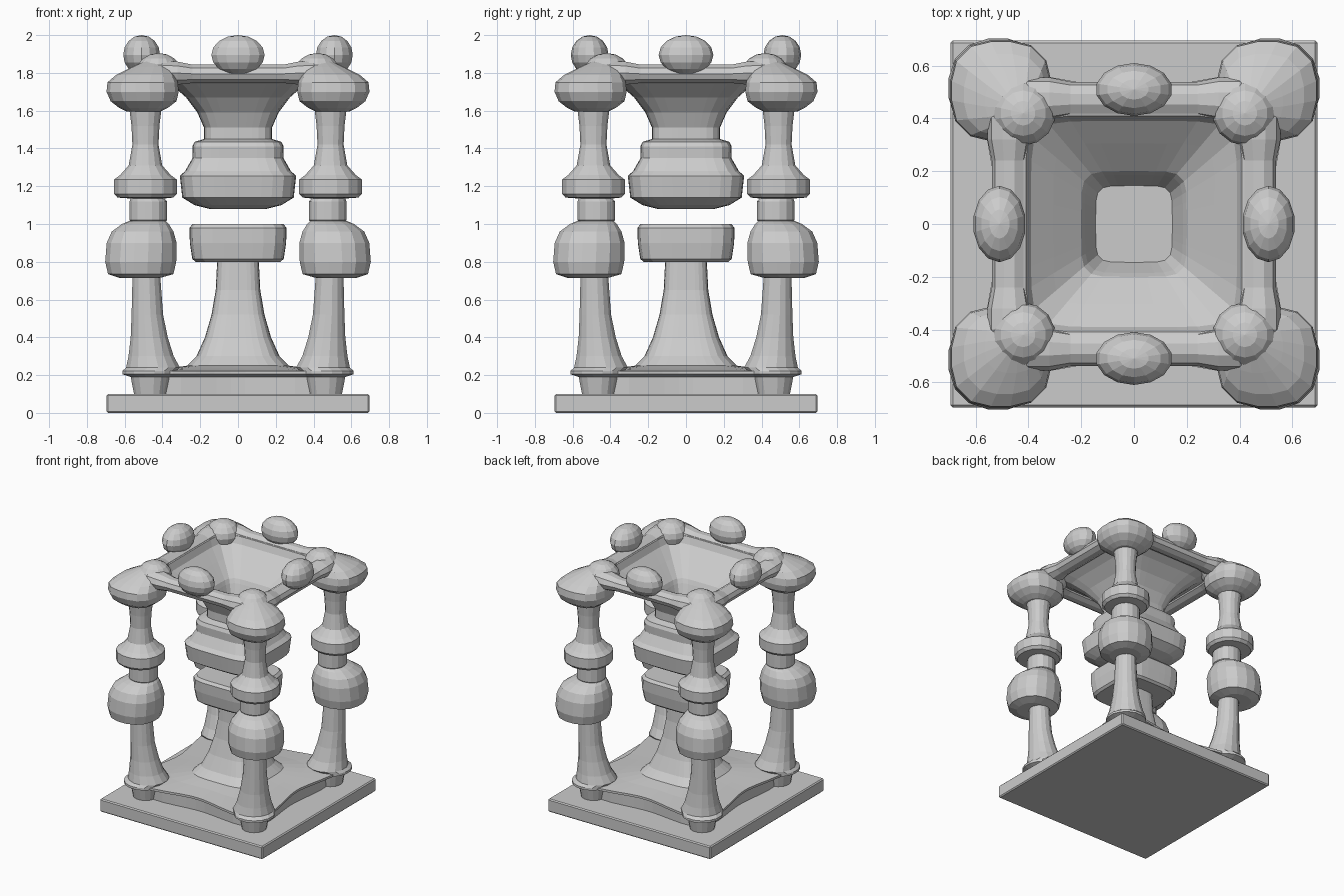
import bpy, bmesh
from math import sin, cos, pi
from mathutils import Vector

if "Cube" in bpy.data.objects:
    bpy.data.objects.remove(bpy.data.objects["Cube"])


def finish(bm, name):
    bmesh.ops.recalc_face_normals(bm, faces=bm.faces)
    me = bpy.data.meshes.new(name)
    bm.to_mesh(me)
    bm.free()
    ob = bpy.data.objects.new(name, me)
    bpy.context.collection.objects.link(ob)
    return ob


def skin(bm, loops):
    """Bridge consecutive vertex loops and cap both ends."""
    n = len(loops[0])
    for a, b in zip(loops, loops[1:]):
        for i in range(n):
            j = (i + 1) % n
            bm.faces.new((a[i], a[j], b[j], b[i]))
    bm.faces.new(loops[0])
    bm.faces.new(loops[-1])


def loft(name, rings, n=24, sides=(0, 0)):
    """Stack of superellipse rings (z, half width, squareness, side concavity, corner offset)."""
    bm = bmesh.new()
    loops = []
    for z, h, p, k, off in rings:
        loop = []
        for i in range(n):
            a = 2 * pi * (i + 0.5) / n
            r = h / (abs(cos(a)) ** p + abs(sin(a)) ** p) ** (1 / p)
            r *= 1 - k * cos(4 * a)
            loop.append(bm.verts.new((sides[0] * off + r * cos(a), sides[1] * off + r * sin(a), z)))
        loops.append(loop)
    skin(bm, loops)
    return finish(bm, name)


def plain(rings, p):
    return [(z, h, p, 0, 0) for z, h in rings]


def turned(rings, p=2):
    return [(z, r, p, 0, off) for z, r, off in rings]


def ball(name, centre, size):
    bm = bmesh.new()
    bmesh.ops.create_uvsphere(bm, u_segments=14, v_segments=8, radius=1)
    for v in bm.verts:
        v.co = Vector([c + q * s for c, q, s in zip(centre, v.co, size)])
    return finish(bm, name)


# Base plate
bm = bmesh.new()
bmesh.ops.create_cube(bm, size=1)
for v in bm.verts:
    v.co = (v.co.x * 1.39, v.co.y * 1.39, v.co.z * 0.1 + 0.05)
plate = finish(bm, "base_plate")
bevel = plate.modifiers.new("bevel", "BEVEL")
bevel.width = 0.008

# Plinth with concave sides and thin flange, and the flared pedestal rising from it
plinth = [(0.09, 0.48, 9, 0.04, 0), (0.19, 0.48, 9, 0.04, 0), (0.205, 0.54, 9, 0.07, 0),
          (0.222, 0.54, 9, 0.07, 0), (0.235, 0.38, 5, 0.03, 0)]
loft("pedestal", plinth + plain([
    (0.25, 0.27, ), (0.30, 0.22), (0.40, 0.175), (0.52, 0.14), (0.65, 0.118), (0.81, 0.11)], 4), 40)
loft("pedestal_cap", plain([
    (0.80, 0.225), (0.815, 0.242), (0.90, 0.255), (0.98, 0.257), (1.0, 0.24)], 5), 32)

# Hanging basin: outer profile upward, over the rim, then down inside
loft("basin", plain([
    (1.08, 0.15), (1.10, 0.23), (1.14, 0.295), (1.255, 0.308), (1.28, 0.28), (1.35, 0.24),
    (1.41, 0.242), (1.435, 0.23), (1.45, 0.18), (1.51, 0.18), (1.59, 0.215)], 5) + plain([
    (1.67, 0.275), (1.74, 0.355), (1.79, 0.44), (1.82, 0.49), (1.84, 0.47),
    (1.82, 0.41), (1.77, 0.39), (1.70, 0.305)], 8) + plain([
    (1.61, 0.20), (1.58, 0.185), (1.48, 0.145)], 6), 40)

# Turned corner columns; each ring is (z, radius, offset from the centre line)
shaft = turned([
    (0.09, 0.085, 0.465), (0.19, 0.105, 0.465), (0.205, 0.145, 0.47), (0.222, 0.145, 0.47),
    (0.24, 0.145, 0.45), (0.30, 0.122, 0.46), (0.40, 0.10, 0.47), (0.52, 0.085, 0.48),
    (0.72, 0.075, 0.485)])
bulb = turned([
    (0.715, 0.11, 0.52), (0.735, 0.175, 0.515), (0.80, 0.19, 0.515), (0.90, 0.187, 0.51),
    (0.96, 0.165, 0.505), (1.0, 0.125, 0.49), (1.015, 0.10, 0.48)], 2.3)
upper = turned([
    (1.0, 0.085, 0.475), (1.02, 0.10, 0.475), (1.12, 0.10, 0.475), (1.135, 0.09, 0.48),
    (1.14, 0.15, 0.49), (1.16, 0.168, 0.49), (1.235, 0.168, 0.49), (1.26, 0.135, 0.49),
    (1.31, 0.09, 0.49), (1.42, 0.07, 0.49), (1.52, 0.075, 0.49), (1.60, 0.085, 0.49)], 2.2)
capital = turned([
    (1.595, 0.09, 0.50), (1.615, 0.13, 0.50), (1.65, 0.175, 0.50), (1.70, 0.192, 0.505),
    (1.75, 0.187, 0.505), (1.79, 0.155, 0.49), (1.83, 0.10, 0.465), (1.86, 0.05, 0.45)], 2.7)
for sx, label_x in ((-1, "left"), (1, "right")):
    for sy, label_y in ((-1, "front"), (1, "back")):
        tag = f"{label_y}_{label_x}"
        for part, rings in (("column_shaft", shaft), ("column_bulb", bulb),
                            ("column_upper", upper), ("capital", capital)):
            loft(f"{tag}_{part}", rings, 16, (sx, sy))
        ball(f"{tag}_knob", (sx * 0.42, sy * 0.42, 1.805), (0.122, 0.122, 0.1))

# Rim rails, swelling toward the corners, with a ball in the middle of each side
for s, x_tag, y_tag in ((-1, "left", "front"), (1, "right", "back")):
    for side, axis in ((y_tag, 0), (x_tag, 1)):
        bm = bmesh.new()
        loops = []
        for t, r in ((-0.45, 0.04), (-0.40, 0.075), (-0.32, 0.075), (-0.24, 0.06), (-0.1, 0.06),
                     (0.1, 0.06), (0.24, 0.06), (0.32, 0.075), (0.40, 0.075), (0.45, 0.04)):
            loop = []
            for i in range(10):
                a = 2 * pi * i / 10
                across = s * (0.473 + r * 1.1 * cos(a))
                z = 1.795 + 0.05 * max(0, abs(t) - 0.24) + r * 0.85 * sin(a)
                loop.append(bm.verts.new((t, across, z) if axis == 0 else (across, t, z)))
            loops.append(loop)
        skin(bm, loops)
        finish(bm, f"{side}_rail")
        if axis == 0:
            ball(f"{side}_ball", (0, s * 0.51, 1.895), (0.145, 0.1, 0.105))
        else:
            ball(f"{side}_ball", (s * 0.51, 0, 1.895), (0.1, 0.145, 0.105))
